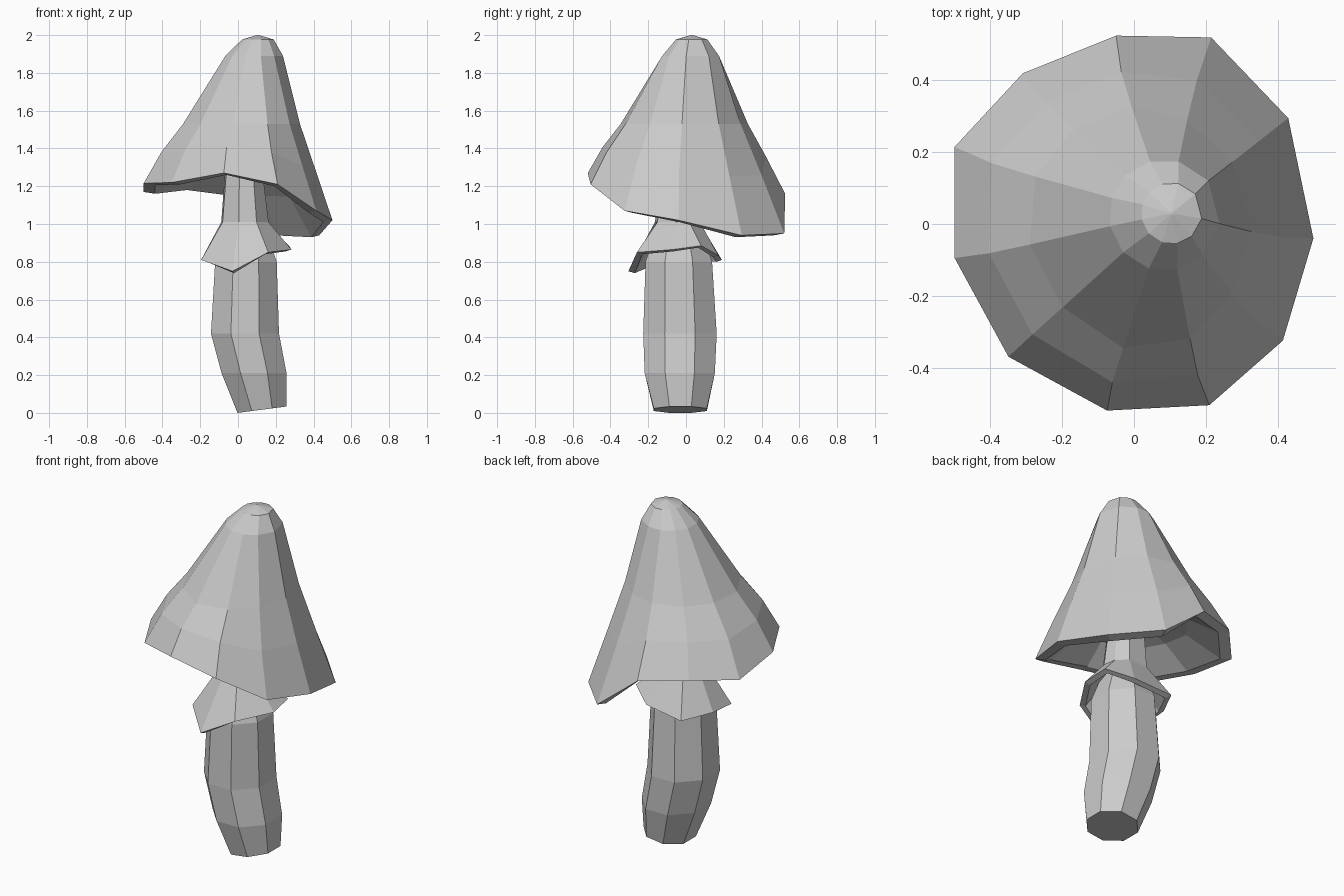
import bpy
import bmesh
import math
from mathutils import Vector

cube = bpy.data.objects.get("Cube")
if cube:
    bpy.data.objects.remove(cube, do_unlink=True)

grey = bpy.data.materials.new("plain grey")
grey.use_nodes = True
colour = (0.6, 0.6, 0.6, 1)
grey.diffuse_color = colour
grey.node_tree.nodes["Principled BSDF"].inputs["Base Color"].default_value = colour


def loft(name, rings):
    """Skin a stack of equal rings with flat faces and cap both ends."""
    bm = bmesh.new()
    loops = [[bm.verts.new(p) for p in ring] for ring in rings]
    for low, high in zip(loops, loops[1:]):
        for i in range(len(low)):
            j = (i + 1) % len(low)
            bm.faces.new((low[i], low[j], high[j], high[i]))
    bm.faces.new(loops[0])
    bm.faces.new(loops[-1])
    bmesh.ops.recalc_face_normals(bm, faces=bm.faces)
    mesh = bpy.data.meshes.new(name)
    bm.to_mesh(mesh)
    bm.free()
    mesh.materials.append(grey)
    obj = bpy.data.objects.new(name, mesh)
    bpy.context.collection.objects.link(obj)


def ring_towards(points, centre, radius):
    """Level ring whose corners lie in the direction of the given points."""
    c = Vector(centre)
    return [c + Vector((p.x - c.x, p.y - c.y, 0)).normalized() * radius for p in points]


def resize(points, centre, factor, drop=0):
    """Scale a ring sideways about an axis and lower it."""
    c = Vector(centre)
    return [Vector((c.x + (p.x - c.x) * factor, c.y + (p.y - c.y) * factor, p.z - drop))
            for p in points]


# Stem: a bent eight-sided tube (x, y, z, half width), slightly deeper than wide
stem_path = [(0.127, -0.03, 0.02, 0.13), (0.085, -0.033, 0.21, 0.172),
             (0.037, -0.032, 0.42, 0.18), (0.042, -0.038, 0.8, 0.163),
             (0.035, -0.04, 1.0, 0.1)]
stem_rings = []
for n, (x, y, z, half) in enumerate(stem_path):
    r = half / math.cos(math.pi / 8)
    tilt = 0.13 if n == 0 else 0
    ring = []
    for k in range(8):
        a = math.pi / 8 + k * math.pi / 4
        ring.append(Vector((x + r * math.cos(a), y + 1.08 * r * math.sin(a),
                            z + tilt * r * math.cos(a))))
    stem_rings.append(ring)
lowest = min(p.z for p in stem_rings[0])
for p in stem_rings[0]:
    p.z -= lowest
loft("stem", stem_rings)

# Skirt: neck that flares into a ragged hem around the stem
hem = [Vector(p) for p in (
    (0.283, -0.07, 0.865), (0.27, 0.08, 0.885), (0.14, 0.17, 0.835), (-0.1, 0.19, 0.81),
    (-0.19, 0.02, 0.82), (-0.195, -0.145, 0.81), (-0.03, -0.305, 0.75), (0.16, -0.26, 0.85))]
waist = (0.035, -0.04, 1.01)
collar = ring_towards(hem, waist, 0.128)
neck = ring_towards(hem, (0.03, -0.035, 1.25), 0.104)
neck_top = ring_towards(hem, (0.05, 0, 1.45), 0.09)
lining = ring_towards(hem, (0.035, -0.04, 0.97), 0.1)
loft("skirt", [lining, resize(hem, waist, 0.87, 0.01), hem, collar, neck, neck_top])

# Cap: tall hollow cone with a wavy eleven-sided rim
rim = [Vector(p) for p in (
    (0.5, -0.04, 1.02), (0.43, 0.295, 0.94), (0.215, 0.52, 0.95), (-0.05, 0.525, 1.16),
    (-0.31, 0.42, 1.19), (-0.5, 0.215, 1.17), (-0.5, -0.095, 1.215), (-0.35, -0.37, 1.22),
    (-0.075, -0.52, 1.27), (0.21, -0.505, 1.21), (0.415, -0.325, 1.07))]
shoulder = ring_towards(rim, (0.085, 0.025, 1.89), 0.155)
crown = ring_towards(rim, (0.105, 0.03, 1.977), 0.085)
tip = ring_towards(rim, (0.105, 0.03, 2.0), 0.005)
middle = [r.lerp(s, (1.53 - r.z) / (s.z - r.z)) for r, s in zip(rim, shoulder)]
middle = resize(middle, (-0.12, -0.15, 0), 0.96)
flare = [r.lerp(m, 0.53) for r, m in zip(rim, middle)]
flare = resize(flare, (0.4, 0.25, 0), 1.02)

# Underside of the cap: thin lip, then a shallow hollow rising to the neck
axis = (0.05, 0.01, 0)
lip = resize(rim, axis, 0.89, 0.01)
ceiling = ring_towards(rim, (0.05, 0, 1.34), 0.1)
hollow = [a.lerp(b, 0.45) + Vector((0, 0, 0.03)) for a, b in zip(lip, ceiling)]
loft("cap", [ceiling, hollow, lip, rim, flare, middle, shoulder, crown, tip])
